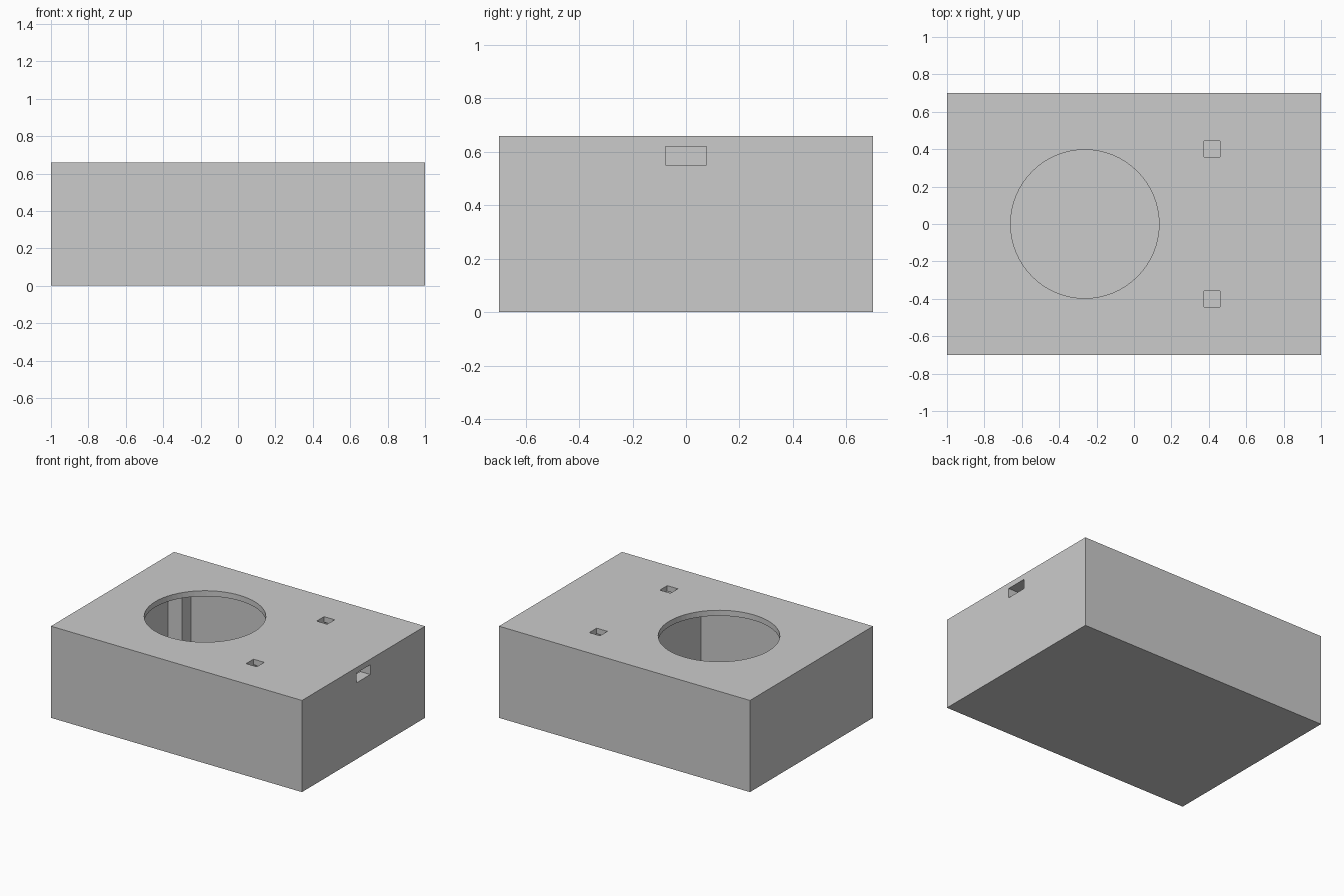
import bpy, bmesh, math

if "Cube" in bpy.data.objects:
    bpy.data.objects.remove(bpy.data.objects["Cube"])

FLOOR, LID_UNDER, TOP = 0.08, 0.62, 0.66
IN_X, IN_Y, POST = 0.92, 0.62, 0.11


def prism(name, profile, z0, z1):
    """Extrude a flat xy outline from z0 to z1."""
    bm = bmesh.new()
    face = bm.faces.new([bm.verts.new((x, y, z0)) for x, y in profile])
    out = bmesh.ops.extrude_face_region(bm, geom=[face])
    verts = [v for v in out["geom"] if isinstance(v, bmesh.types.BMVert)]
    bmesh.ops.translate(bm, verts=verts, vec=(0, 0, z1 - z0))
    bmesh.ops.recalc_face_normals(bm, faces=bm.faces)
    mesh = bpy.data.meshes.new(name)
    bm.to_mesh(mesh)
    bm.free()
    obj = bpy.data.objects.new(name, mesh)
    bpy.context.collection.objects.link(obj)
    return obj


def rect(x0, x1, y0, y1):
    return [(x0, y0), (x1, y0), (x1, y1), (x0, y1)]


def chamber(wall, divider, post_step):
    """Room outline with square corner posts against the outer wall."""
    p = wall + post_step
    q = IN_Y - 0.10
    return [(wall, -q), (p, -q), (p, -IN_Y), (divider, -IN_Y),
            (divider, IN_Y), (p, IN_Y), (p, q), (wall, q)]


# Outer case
case = prism("case", rect(-1, 1, -0.7, 0.7), 0, TOP)

# Two rooms either side of an inner divider
cutters = [
    prism("main_room_cutter", chamber(-IN_X, 0.315, POST), FLOOR, LID_UNDER),
    prism("side_room_cutter", chamber(IN_X, 0.375, -POST), FLOOR, LID_UNDER),
]

# Round opening in the lid
circle = [(-0.263 + 0.397 * math.cos(math.tau * i / 64),
           0.397 * math.sin(math.tau * i / 64)) for i in range(64)]
cutters.append(prism("round_opening_cutter", circle, 0.58, 0.75))

# Two small square lid holes
for side in (-1, 1):
    y = side * 0.401
    cutters.append(prism("square_hole_cutter",
                         rect(0.375, 0.46, y - 0.042, y + 0.042), 0.58, 0.75))

# Cable slot through the right wall
cutters.append(prism("cable_slot_cutter", rect(0.85, 1.1, -0.077, 0.077), 0.55, LID_UNDER))

# Carve the case and discard the cutters
bpy.context.view_layer.objects.active = case
for cutter in cutters:
    mod = case.modifiers.new("carve", "BOOLEAN")
    mod.operation = "DIFFERENCE"
    mod.solver = "EXACT"
    mod.object = cutter
    bpy.ops.object.modifier_apply(modifier=mod.name)
    bpy.data.objects.remove(cutter)
